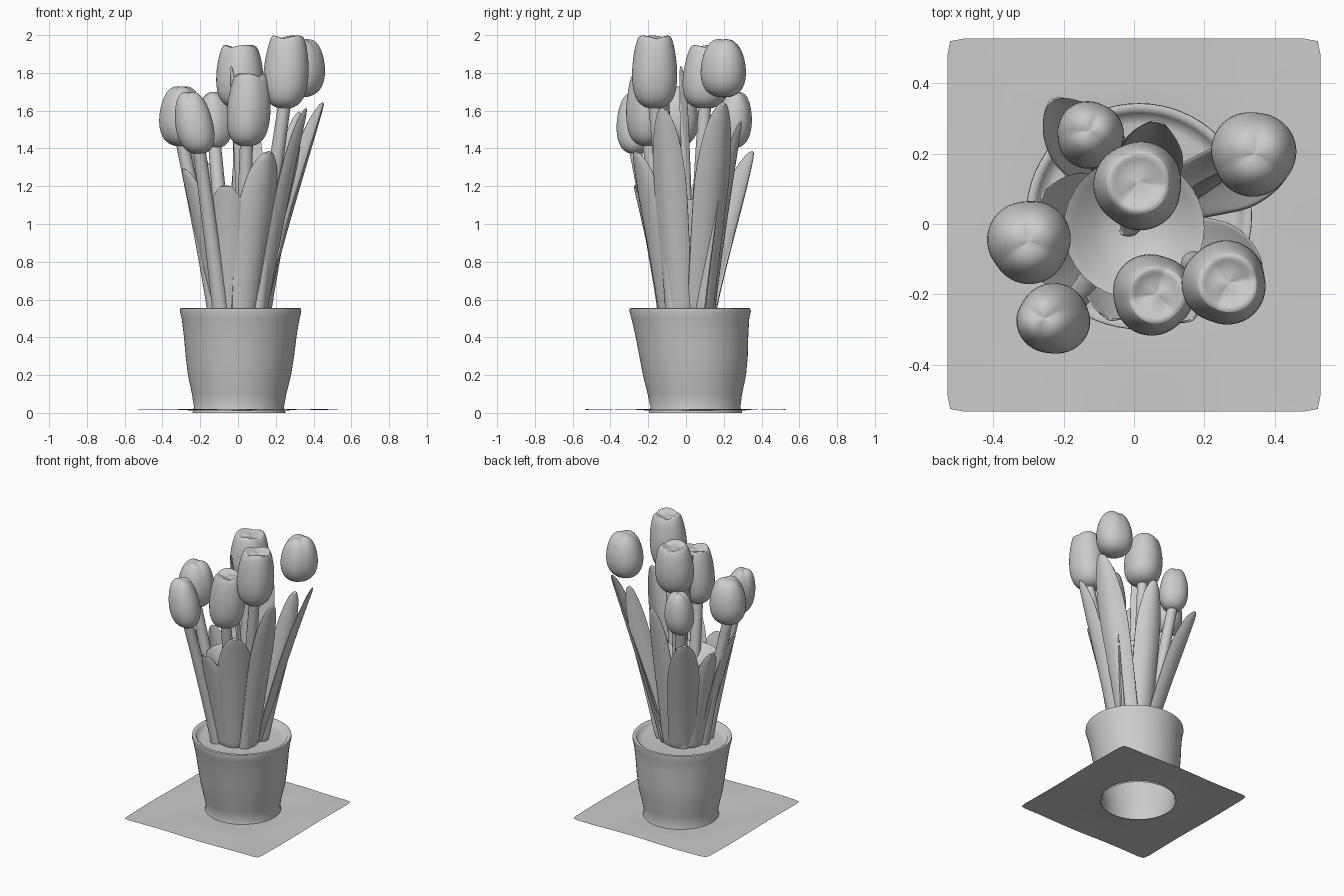
import bpy, bmesh, math
from mathutils import Vector

if "Cube" in bpy.data.objects:
    bpy.data.objects.remove(bpy.data.objects["Cube"])

TAU = math.tau


def loft(name, rings, cap_start=False, cap_end=False, subsurf=0):
    """Skin a list of closed point rings into one smooth object."""
    bm = bmesh.new()
    rows = [[bm.verts.new(p) for p in ring] for ring in rings]
    n = len(rows[0])
    for a, b in zip(rows, rows[1:]):
        for i in range(n):
            j = (i + 1) % n
            bm.faces.new((a[i], a[j], b[j], b[i]))
    if cap_start:
        bm.faces.new(rows[0][::-1])
    if cap_end:
        bm.faces.new(rows[-1])
    bmesh.ops.recalc_face_normals(bm, faces=bm.faces)
    mesh = bpy.data.meshes.new(name)
    bm.to_mesh(mesh)
    bm.free()
    obj = bpy.data.objects.new(name, mesh)
    bpy.context.collection.objects.link(obj)
    if subsurf:
        mod = obj.modifiers.new("smooth", 'SUBSURF')
        mod.levels = mod.render_levels = subsurf
    bpy.context.view_layer.objects.active = obj
    bpy.ops.object.select_all(action='DESELECT')
    obj.select_set(True)
    bpy.ops.object.shade_smooth_by_angle(angle=math.radians(60))
    return obj


def circle(cx, cy, z, r, n=64):
    return [(cx + r * math.cos(TAU * i / n), cy + r * math.sin(TAU * i / n), z)
            for i in range(n)]


# Ground sheet: square outside, round hole under the pot
def sheet_ring(t, n=128):
    pts = []
    for i in range(n):
        a = TAU * i / n
        c, s = math.cos(a), math.sin(a)
        k = min(0.53 / max(abs(c), abs(s)), 0.738)
        inner = Vector((0.005 + 0.245 * c, 0.05 + 0.245 * s, 0))
        p = inner.lerp(Vector((k * c, k * s - 0.003, 0)), t)
        p.z = 0.012 + 0.007 * min(1, t * 3) + 0.003 * math.sin(9 * p.x + 4) * math.sin(8 * p.y) * t
        pts.append(p)
    return pts


loft("ground_sheet", [sheet_ring(t) for t in (0, 0.06, 0.15, 0.3, 0.5, 0.75, 1)])

# Pot: open below, rolled rim, soil closing the top
pot = [(0.005, 0.05, 0.0, 0.247), (0.005, 0.05, 0.03, 0.238), (0.006, 0.047, 0.10, 0.250),
       (0.008, 0.045, 0.20, 0.273), (0.01, 0.04, 0.30, 0.287), (0.012, 0.03, 0.42, 0.300),
       (0.014, 0.023, 0.50, 0.312), (0.014, 0.022, 0.535, 0.321), (0.014, 0.022, 0.552, 0.320),
       (0.014, 0.022, 0.556, 0.308), (0.014, 0.022, 0.545, 0.293), (0.014, 0.022, 0.525, 0.285),
       (0.014, 0.022, 0.520, 0.26), (0.01, 0.01, 0.525, 0.12)]
loft("pot", [circle(x, y, z, r) for x, y, z, r in pot], cap_end=True)


# Leaves: curved blades cupped towards the middle of the bunch
def leaf(name, base, tip, width, base_width, out=None, curl=0.25, steps=14):
    base, tip = Vector(base), Vector(tip)
    out = Vector(out or (tip.x, tip.y, 0)).normalized()
    side = Vector((-out.y, out.x, 0))
    rings = []
    for k in range(steps + 1):
        t = k / steps
        c = base.lerp(tip, t ** 1.12)
        c.z = base.z + (tip.z - base.z) * t
        grow = base_width + (width - base_width) * min(1, t / 0.6)
        w = 0.5 * grow * (1 if t < 0.6 else math.sqrt(max(0, 1 - ((t - 0.6) / 0.41) ** 2)))
        thick = 0.035 * (1 - t) + 0.01
        ring = []
        for layer, us in ((0, (-1, -0.6, -0.2, 0.2, 0.6, 1)), (1, (0.85, 0.45, 0, -0.45, -0.85))):
            for u in us:
                depth = -curl * 2 * w * u * u - layer * thick * (1 - 0.7 * u * u)
                ring.append(c + side * (w * u) + out * depth)
        rings.append(ring)
    loft(name, rings, True, True, subsurf=1)


Z0 = 0.50
leaves = [
    ("leaf_right_front", (0.15, -0.05, Z0), (0.37, -0.13, 1.62), 0.20, 0.16),
    ("leaf_right_back", (0.14, 0.09, Z0), (0.46, 0.20, 1.65), 0.22, 0.16),
    ("leaf_right_fold", (0.14, 0.04, Z0), (0.33, 0.17, 1.60), 0.15, 0.12, (0.5, -0.85, 0)),
    ("leaf_back_left", (-0.06, 0.14, Z0), (-0.24, 0.36, 1.39), 0.23, 0.18),
    ("leaf_back", (0.05, 0.15, Z0), (0.07, 0.30, 1.55), 0.20, 0.18),
    ("leaf_front_right", (0.06, -0.13, Z0), (0.17, -0.28, 1.39), 0.26, 0.18),
    ("leaf_front_left", (-0.06, -0.13, Z0), (-0.07, -0.28, 1.21), 0.25, 0.17),
    ("leaf_left", (-0.13, -0.05, Z0), (-0.30, -0.14, 1.30), 0.25, 0.18),
    ("leaf_left_back", (-0.13, 0.06, Z0), (-0.27, 0.08, 1.24), 0.20, 0.16),
    ("leaf_inner", (0.0, 0.0, 1.0), (-0.04, -0.03, 1.84), 0.06, 0.05),
]
for args in leaves:
    leaf(*args)

# Merged middle of the bunch, dished on top
core = [(0.50, 0.12), (0.70, 0.14), (0.90, 0.165), (1.08, 0.20), (1.13, 0.20),
        (1.11, 0.17), (1.06, 0.12), (1.03, 0.05)]
loft("leaf_core", [circle(0, -0.01, z, r, 32) for z, r in core], True, True)


# Stems
def stem(name, base, top, r0=0.045, r1=0.034, steps=10, n=14):
    base, top = Vector(base), Vector(top)
    rings = []
    for k in range(steps + 1):
        t = k / steps
        c = base.lerp(top, t ** 1.1)
        rings.append(circle(c.x, c.y, base.z + (top.z - base.z) * t, r0 + (r1 - r0) * t, n))
    loft(name, rings, True, True)


# Tulip heads: (radius, height) from the stem up to the closed or slightly open top
OPEN = [(0.22, 0), (0.58, 0.04), (0.83, 0.13), (0.96, 0.27), (1.0, 0.43), (0.98, 0.60),
        (0.90, 0.78), (0.80, 0.91), (0.70, 0.98), (0.58, 0.98), (0.45, 0.95), (0.25, 0.94), (0.08, 0.94)]
BUD = [(0.25, 0), (0.62, 0.05), (0.87, 0.16), (0.99, 0.32), (1.0, 0.47), (0.94, 0.64),
       (0.81, 0.80), (0.62, 0.92), (0.40, 0.98), (0.18, 0.99), (0.05, 0.99)]


def tulip(name, x, y, z0, z1, r, profile, turn, lean=(0, 0), n=36):
    rings = []
    for pr, ph in profile:
        ring = []
        for i in range(n):
            a = TAU * i / n
            petal = abs(math.cos(1.5 * (a - turn)))     # three overlapping outer petals
            rr = r * pr * (0.96 + 0.06 * petal)
            edge = max(0, (ph - 0.6) / 0.4) * min(1, pr / 0.5)
            h = ph + 0.045 * (petal - 0.6) * edge
            ring.append((x + lean[0] * (h - 0.5) + rr * math.cos(a),
                         y + lean[1] * (h - 0.5) + rr * math.sin(a),
                         z0 + (z1 - z0) * h))
        rings.append(ring)
    loft(name, rings, True, True, subsurf=1)


tulips = [
    ("right_back", 0.34, 0.20, 1.67, 1.98, 0.122, BUD, 0.4, (0.01, 0)),
    ("right_front", 0.257, -0.167, 1.61, 2.0, 0.121, OPEN, 1.2, (0.02, 0)),
    ("front", 0.055, -0.20, 1.41, 1.80, 0.117, OPEN, 0.2, (0.02, 0)),
    ("middle", 0.012, 0.11, 1.61, 1.95, 0.127, OPEN, 0.9, (0, 0.02)),
    ("left", -0.298, -0.05, 1.41, 1.73, 0.120, BUD, 0.6, (0, 0)),
    ("left_front", -0.232, -0.27, 1.37, 1.70, 0.102, BUD, 1.5, (-0.05, 0)),
    ("back", -0.125, 0.255, 1.40, 1.70, 0.096, BUD, 0.1, (0, 0.02)),
]
for label, x, y, z0, z1, r, profile, turn, lean in tulips:
    tulip("tulip_" + label, x, y, z0, z1, r, profile, turn, lean)
    if label != "right_back":                       # this head floats free of its stem
        stem("stem_" + label, (x * 0.38, y * 0.38, Z0),
             (x - lean[0] / 2, y - lean[1] / 2, z0 + 0.03))
